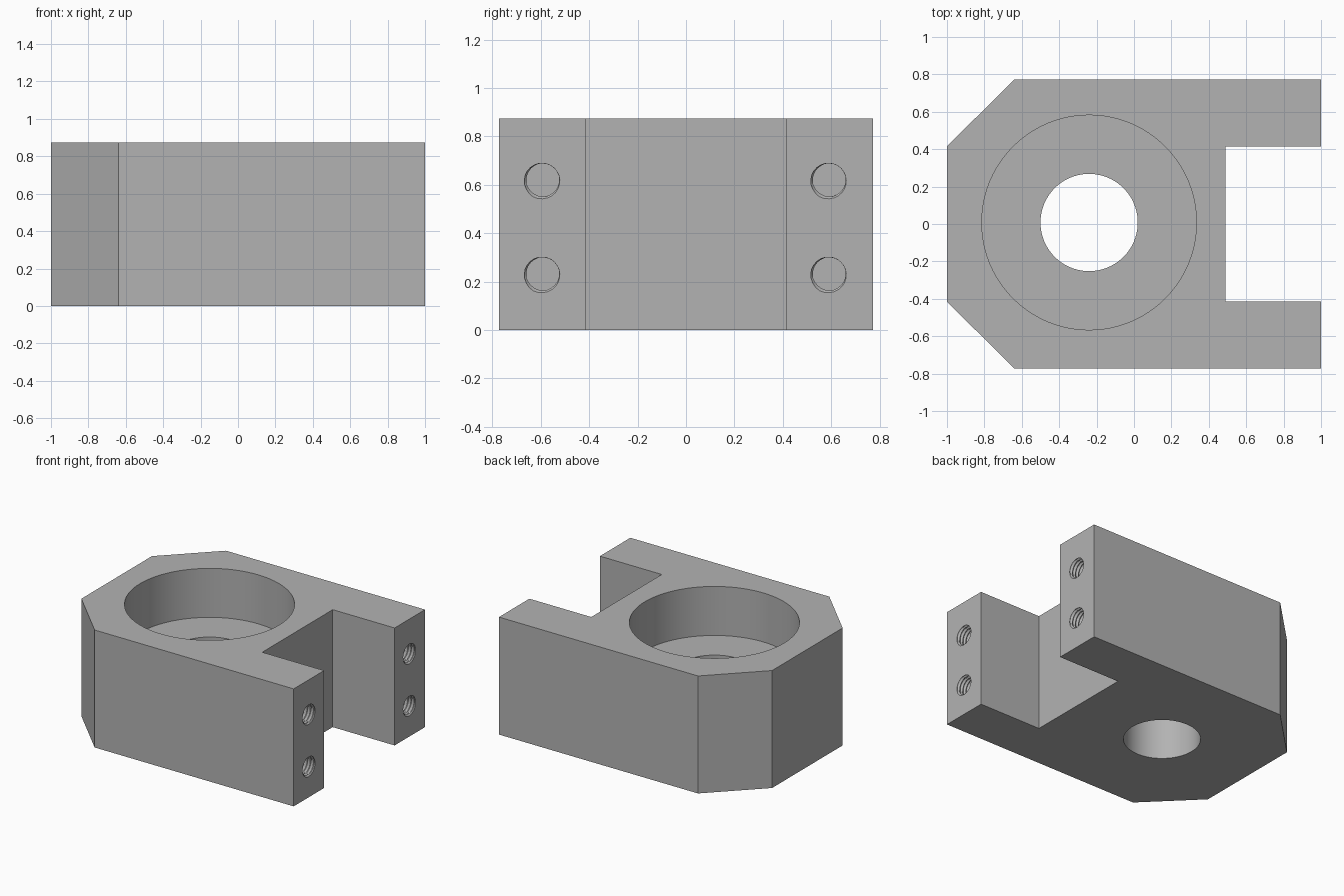
import bpy, bmesh, math

if "Cube" in bpy.data.objects:
    bpy.data.objects.remove(bpy.data.objects["Cube"])

HEIGHT = 0.875
BORE_X, BORE_Y = -0.24, 0.008

grey = bpy.data.materials.new("plain grey")
grey.diffuse_color = (0.45, 0.45, 0.45, 1)
grey.use_nodes = True
grey.node_tree.nodes["Principled BSDF"].inputs["Base Color"].default_value = grey.diffuse_color


def make_object(name, bm):
    bmesh.ops.recalc_face_normals(bm, faces=bm.faces)
    mesh = bpy.data.meshes.new(name)
    bm.to_mesh(mesh)
    bm.free()
    mesh.materials.append(grey)
    obj = bpy.data.objects.new(name, mesh)
    bpy.context.collection.objects.link(obj)
    return obj


def extruded_profile(name, points, height):
    bm = bmesh.new()
    face = bm.faces.new([bm.verts.new((x, y, 0)) for x, y in points])
    top = bmesh.ops.extrude_face_region(bm, geom=[face])["geom"]
    bmesh.ops.translate(bm, vec=(0, 0, height),
                        verts=[v for v in top if isinstance(v, bmesh.types.BMVert)])
    return make_object(name, bm)


def cylinder_cutter(name, radius, bottom, top):
    ring = [(BORE_X + radius * math.cos(2 * math.pi * i / 96),
             BORE_Y + radius * math.sin(2 * math.pi * i / 96)) for i in range(96)]
    obj = extruded_profile(name, ring, top - bottom)
    obj.location.z = bottom
    return obj


def thread_cutter(name, y, z, minor=0.068, depth=0.013, pitch=0.026):
    """Solid rod along x whose radius follows a right-hand helical groove."""
    sides, steps, start, end = 24, 4, 0.61, 1.02
    rings = int((end - start) / pitch * steps)
    bm = bmesh.new()
    grid = []
    for i in range(rings + 1):
        x = start + (end - start) * i / rings
        ring = []
        for j in range(sides):
            a = 2 * math.pi * j / sides
            phase = ((x - 1) / pitch - (a + 2.2) / (2 * math.pi)) % 1
            r = minor + depth * max(0, 1 - 2.4 * min(phase, 1 - phase))
            ring.append(bm.verts.new((x, y + r * math.cos(a), z + r * math.sin(a))))
        grid.append(ring)
    for lower, upper in zip(grid, grid[1:]):
        for j in range(sides):
            k = (j + 1) % sides
            bm.faces.new((lower[j], lower[k], upper[k]))
            bm.faces.new((lower[j], upper[k], upper[j]))
    # Fan caps on both ends
    for ring, x in ((grid[0], start), (grid[-1], end)):
        hub = bm.verts.new((x, y, z))
        for j in range(sides):
            bm.faces.new((ring[j], ring[(j + 1) % sides], hub))
    return make_object(name, bm)


# Clamp block: chamfered at the left end, forked at the right end
half = [(-1, 0.415), (-0.64, 0.773), (1, 0.773), (1, 0.415), (0.49, 0.415)]
block = extruded_profile("clamp_block",
                         half + [(x, -y) for x, y in reversed(half)], HEIGHT)

# Stepped bore and four threaded screw holes in the fork ends
cutters = [cylinder_cutter("counterbore_cutter", 0.574, 0.51, HEIGHT + 0.1),
           cylinder_cutter("through_hole_cutter", 0.26, -0.1, 0.6)]
for y in (-0.592, 0.592):
    for z in (0.232, 0.62):
        cutters.append(thread_cutter("screw_hole_cutter", y, z))

bpy.context.view_layer.objects.active = block
block.select_set(True)
for cutter in cutters:
    cutter.hide_render = True
    mod = block.modifiers.new("cut", "BOOLEAN")
    mod.operation = "DIFFERENCE"
    mod.solver = "EXACT"
    mod.object = cutter
    bpy.ops.object.modifier_apply(modifier=mod.name)
for cutter in cutters:
    bpy.data.objects.remove(cutter, do_unlink=True)

bpy.ops.object.shade_smooth_by_angle(angle=math.radians(25))
